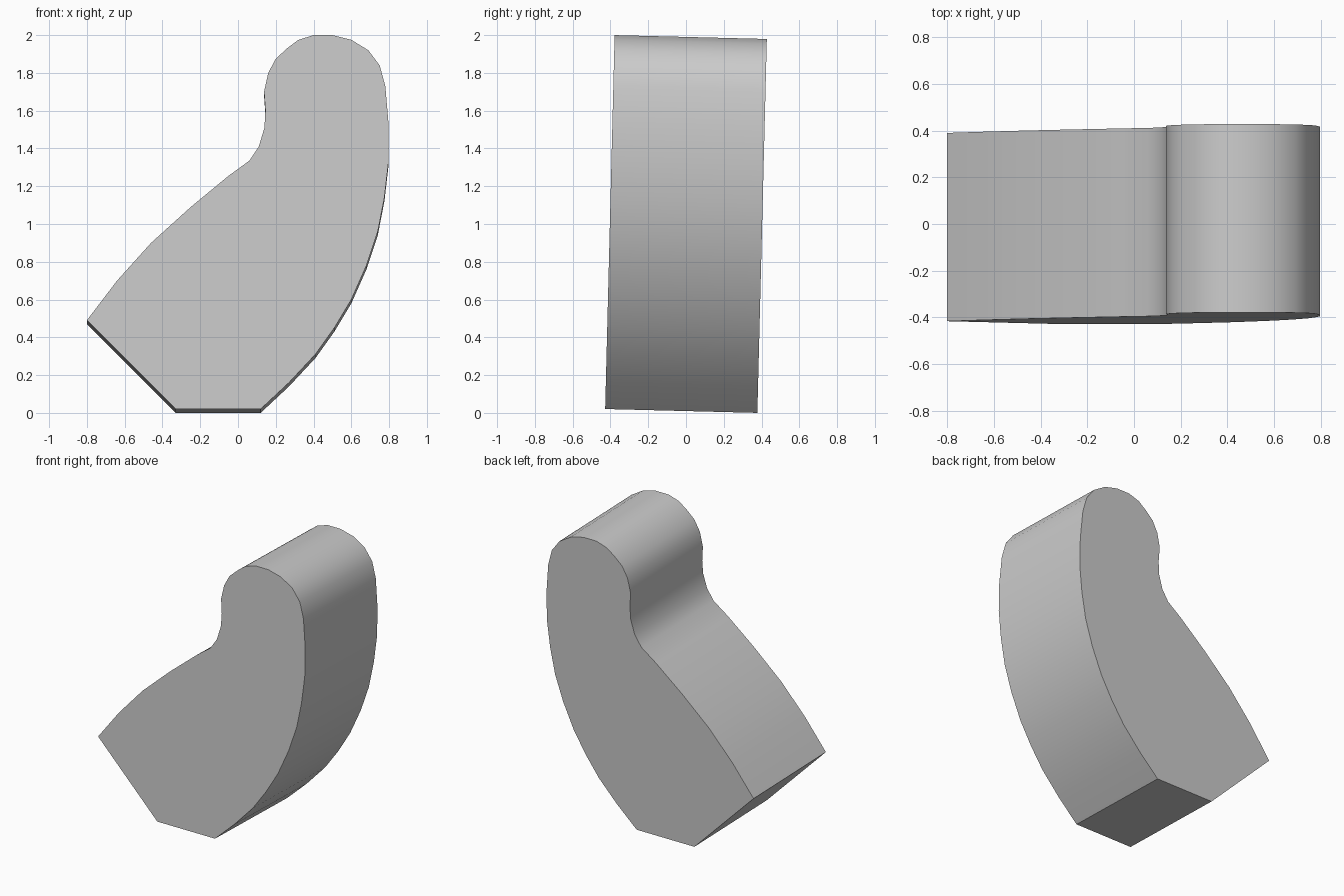
import bpy
import bmesh
import math

cube = bpy.data.objects.get("Cube")
if cube:
    bpy.data.objects.remove(cube, do_unlink=True)

DEPTH = 0.806
TILT = math.radians(-1.45)

# Side outline (x, z), clockwise from the left corner
outline = [
    (-0.80, 0.48), (-0.64, 0.69), (-0.46, 0.89), (-0.25, 1.08), (-0.05, 1.245),
    (0.06, 1.325), (0.11, 1.40), (0.14, 1.50), (0.145, 1.59), (0.138, 1.69),
    (0.16, 1.79), (0.20, 1.865), (0.26, 1.92), (0.32, 1.965), (0.40, 1.99),
    (0.50, 1.99), (0.60, 1.965), (0.69, 1.91), (0.75, 1.83), (0.78, 1.72),
    (0.797, 1.52), (0.797, 1.32), (0.775, 1.13), (0.74, 0.95), (0.68, 0.77),
    (0.60, 0.59), (0.51, 0.44), (0.41, 0.30), (0.27, 0.15), (0.12, 0.01),
    (-0.33, 0.01),
]

# Plain grey material
grey = bpy.data.materials.new("plain_grey")
grey.use_nodes = True
colour = (0.6, 0.6, 0.6, 1.0)
grey.diffuse_color = colour
grey.node_tree.nodes["Principled BSDF"].inputs["Base Color"].default_value = colour

# Curved block: outline extruded through its depth
bm = bmesh.new()
front = bm.faces.new([bm.verts.new((x, -DEPTH / 2, z - 1)) for x, z in outline])
result = bmesh.ops.extrude_face_region(bm, geom=[front], use_keep_orig=True)
back_verts = [g for g in result["geom"] if isinstance(g, bmesh.types.BMVert)]
bmesh.ops.translate(bm, verts=back_verts, vec=(0, DEPTH, 0))
bmesh.ops.recalc_face_normals(bm, faces=bm.faces)
mesh = bpy.data.meshes.new("curved_block")
bm.to_mesh(mesh)
bm.free()
mesh.materials.append(grey)

block = bpy.data.objects.new("curved_block", mesh)
bpy.context.collection.objects.link(block)

# Slight backward lean
block.location.z = 1
block.rotation_euler.x = TILT

bpy.ops.object.select_all(action="DESELECT")
block.select_set(True)
bpy.context.view_layer.objects.active = block
bpy.ops.object.shade_smooth_by_angle(angle=math.radians(30))
